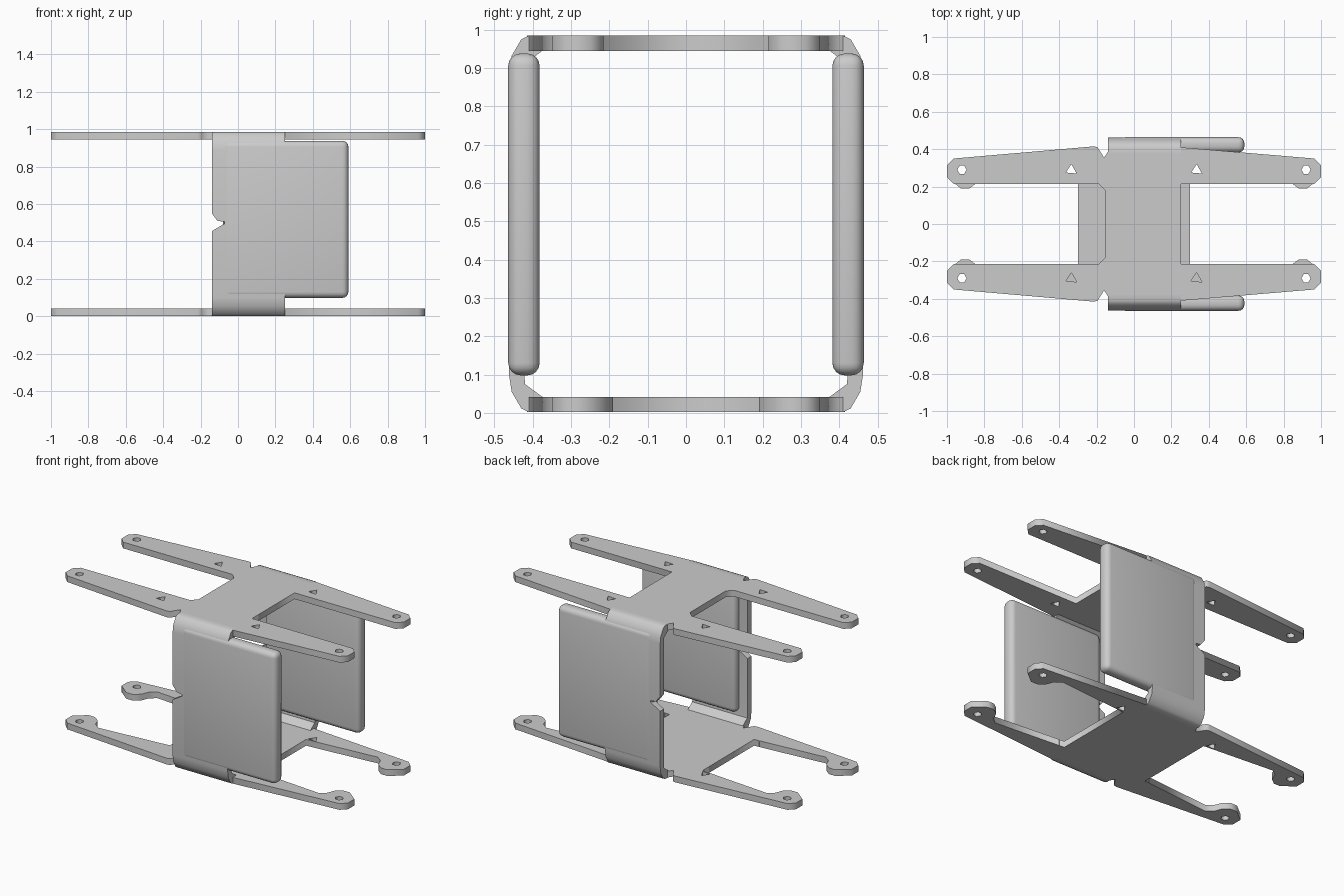
import bpy, bmesh, math

cube = bpy.data.objects.get("Cube")
if cube:
    bpy.data.objects.remove(cube, do_unlink=True)

grey = bpy.data.materials.new("light grey")
grey.use_nodes = True
grey.diffuse_color = (0.6, 0.6, 0.6, 1)
grey.node_tree.nodes["Principled BSDF"].inputs["Base Color"].default_value = (0.6, 0.6, 0.6, 1)


def add_object(name, bm):
    bmesh.ops.recalc_face_normals(bm, faces=bm.faces)
    mesh = bpy.data.meshes.new(name)
    bm.to_mesh(mesh)
    bm.free()
    mesh.materials.clear()
    mesh.materials.append(grey)
    obj = bpy.data.objects.new(name, mesh)
    bpy.context.collection.objects.link(obj)
    return obj


def smooth(obj, angle):
    bpy.ops.object.select_all(action="DESELECT")
    obj.select_set(True)
    bpy.context.view_layer.objects.active = obj
    bpy.ops.object.shade_smooth_by_angle(angle=math.radians(angle))


def baked(obj):
    graph = bpy.context.evaluated_depsgraph_get()
    return bpy.data.meshes.new_from_object(obj.evaluated_get(graph))


def prism(points, start, length):
    """Extrude a closed outline along the vector `length`."""
    bm = bmesh.new()
    face = bm.faces.new([bm.verts.new(start(*p)) for p in points])
    new = bmesh.ops.extrude_face_region(bm, geom=[face])["geom"]
    bmesh.ops.translate(bm, vec=length, verts=[v for v in new if isinstance(v, bmesh.types.BMVert)])
    return bm


def plate(name, half, z):
    """Flat plate with fastener holes, mirrored front to back."""
    loops = [half + [(x, -y) for x, y in reversed(half)]]
    for sx in (-1, 1):
        for sy in (-1, 1):
            loops.append([(sx * .92 + .025 * math.cos(i * math.pi / 3),
                           sy * .29 + .025 * math.sin(i * math.pi / 3)) for i in range(6)])
            loops.append([(sx * .335 + dx, .29 * sy + dy)
                          for dx, dy in ((0, .03), (-.03, -.015), (.028, -.02))])
    curve = bpy.data.curves.new(name, "CURVE")
    curve.dimensions, curve.fill_mode, curve.extrude = "2D", "BOTH", .02
    for loop in loops:
        spline = curve.splines.new("POLY")
        spline.points.add(len(loop) - 1)
        spline.use_cyclic_u = True
        for p, (x, y) in zip(spline.points, loop):
            p.co = (x, y, 0, 1)
    temp = bpy.data.objects.new("plate_curve", curve)
    bpy.context.collection.objects.link(temp)
    bpy.context.view_layer.update()
    bm = bmesh.new()
    bm.from_mesh(baked(temp))
    bpy.data.objects.remove(temp, do_unlink=True)
    bmesh.ops.remove_doubles(bm, verts=bm.verts, dist=.0005)
    bmesh.ops.translate(bm, vec=(0, 0, z), verts=bm.verts)
    return add_object(name, bm)


# Plates: outer edge is shared, inner edges differ
outer = [(-1, .25), (-1, .315), (-.965, .35), (-.215, .415), (-.195, .41), (-.16, .355), (-.14, .385),
         (.25, .385), (.25, .41), (.965, .35), (1, .315), (1, .25)]
plate("top_plate", [(-.155, .18), (-.19, .215), (-.965, .215)] + outer
      + [(.965, .215), (.25, .215)], .965)
hook = [(.3, .26), (.78, .3), (.82, .27), (.84, .22), (.88, .19), (.925, .19)]
plate("bottom_plate", [(-x, y) for x, y in hook] + outer + hook[::-1], .022)

# Side straps: bent bands joining the two plates
lower = [(.375, .002), (.41, .002), (.43, .012), (.455, .055), (.462, .1)]
inner = [(.422, .1), (.42, .075), (.375, .042)]
flip = lambda pts: [(y, .987 - z) for y, z in reversed(pts)]
profile = lower + flip(lower) + flip(inner) + inner
notch = [(-.2, .6), (-.14, .55), (-.11, .51), (-.072, .505), (-.072, .495), (-.14, .455), (-.2, .41)]

for side, label in ((-1, "front"), (1, "back")):
    strap = add_object(label + "_strap",
                       prism(profile, lambda y, z: (-.14, side * y, z), (.39, 0, 0)))
    cutter = add_object("notch_cutter", prism(notch, lambda x, z: (x, -1, z), (0, 2, 0)))
    cutter.hide_render = True
    cut = strap.modifiers.new("notch", "BOOLEAN")
    cut.operation, cut.object, cut.solver = "DIFFERENCE", cutter, "EXACT"
    bpy.context.view_layer.update()
    strap.data = baked(strap)
    strap.modifiers.clear()
    bpy.data.objects.remove(cutter, do_unlink=True)
    smooth(strap, 40)

    # Rounded side pads
    bm = bmesh.new()
    bmesh.ops.create_cube(bm, size=1)
    bmesh.ops.scale(bm, vec=(.67, .082, .84), verts=bm.verts)
    bmesh.ops.bevel(bm, geom=bm.edges[:], offset=.032, segments=4, profile=.5, affect="EDGES")
    bmesh.ops.translate(bm, vec=(.255, side * .423, .518), verts=bm.verts)
    smooth(add_object(label + "_pad", bm), 40)
